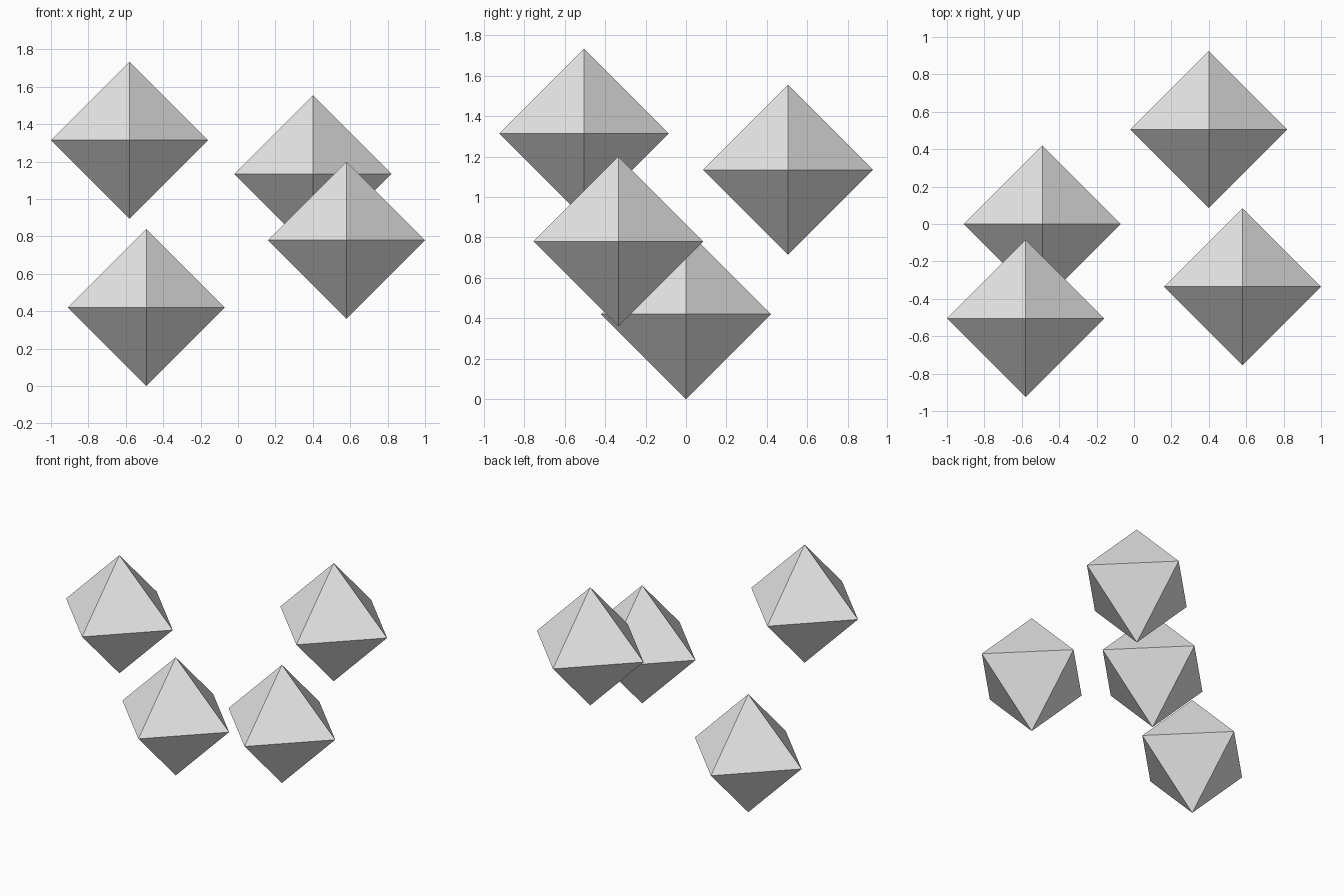
import bpy

# Remove the default object
cube = bpy.data.objects.get("Cube")
if cube:
    bpy.data.objects.remove(cube, do_unlink=True)

RADIUS = 0.42

# Single light grey material
grey = bpy.data.materials.new("light_grey")
grey.use_nodes = True
grey.diffuse_color = (0.8, 0.8, 0.8, 1)
grey.node_tree.nodes["Principled BSDF"].inputs["Base Color"].default_value = grey.diffuse_color


def octahedron_mesh():
    """Regular octahedron: one point on each axis direction, one face per octant."""
    verts = [tuple(side * RADIUS if i == axis else 0 for i in range(3))
             for axis in range(3) for side in (1, -1)]
    faces = []
    for x in (0, 1):
        for y in (2, 3):
            for z in (4, 5):
                flip = (x + y + z) % 2  # keep every normal pointing outwards
                faces.append((x, z, y) if flip else (x, y, z))
    mesh = bpy.data.meshes.new("octahedron")
    mesh.from_pydata(verts, [], faces)
    mesh.materials.append(grey)
    mesh.update()
    return mesh


# Four floating octahedra sharing one mesh
centres = {
    "upper_front_octahedron": (-0.58, -0.505, 1.315),
    "back_octahedron": (0.40, 0.505, 1.135),
    "middle_front_octahedron": (0.58, -0.335, 0.78),
    "lowest_octahedron": (-0.49, 0.0, RADIUS),
}
mesh = octahedron_mesh()
for name, centre in centres.items():
    obj = bpy.data.objects.new(name, mesh)
    obj.location = centre
    bpy.context.collection.objects.link(obj)
